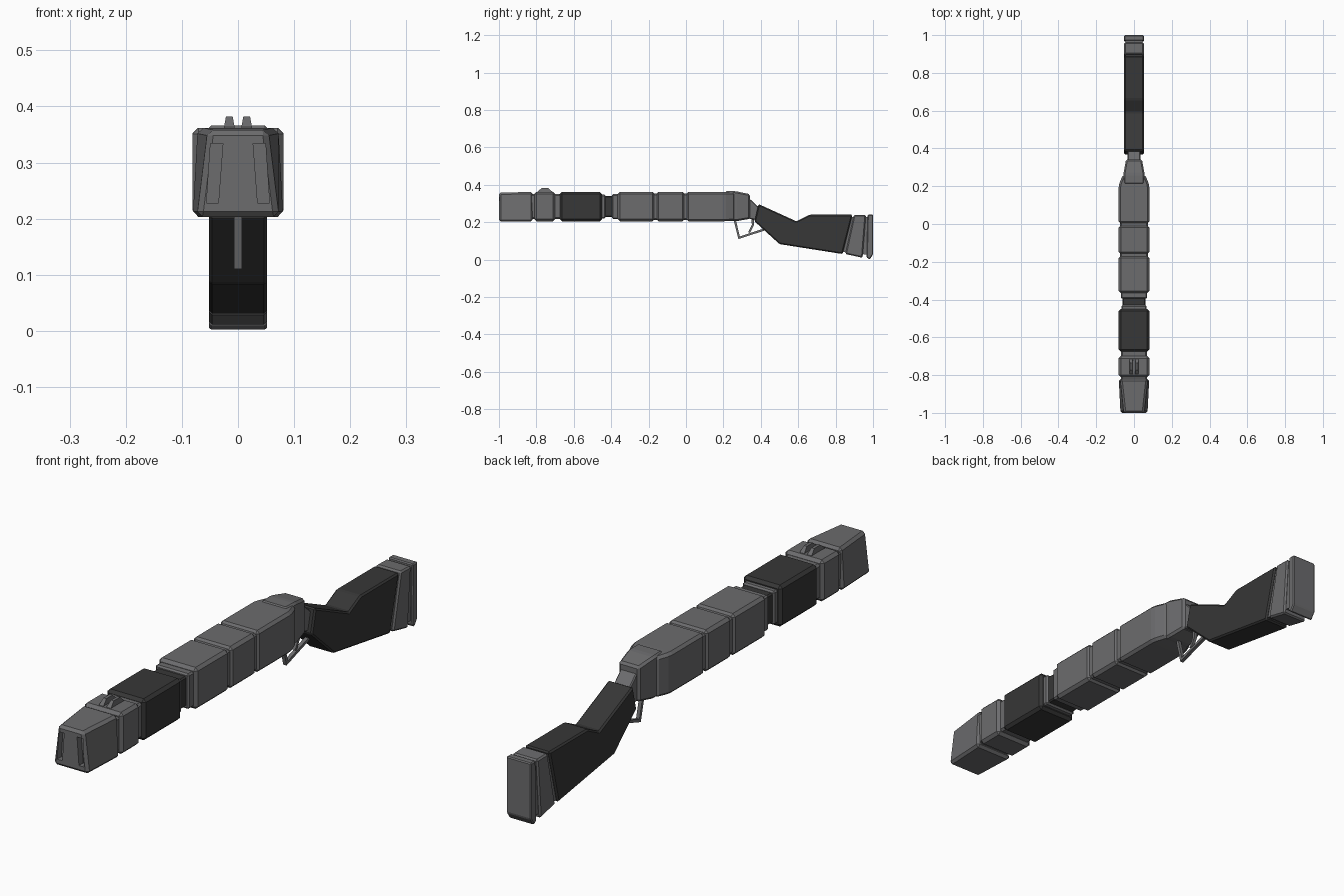
import bpy, bmesh

if "Cube" in bpy.data.objects:
    bpy.data.objects.remove(bpy.data.objects["Cube"])

def material(name, c):
    m = bpy.data.materials.new(name)
    m.diffuse_color = (*c, 1)
    m.use_nodes = True
    m.node_tree.nodes["Principled BSDF"].inputs["Base Color"].default_value = m.diffuse_color
    return m

GRAY = material("gunmetal gray", (0.15, 0.15, 0.155))
DARK = material("dark grip", (0.038, 0.038, 0.038))

def finish(name, bm, mat, bevel):
    bmesh.ops.recalc_face_normals(bm, faces=bm.faces)
    if bevel:
        bmesh.ops.bevel(bm, geom=list(bm.edges), offset=bevel, segments=1,
                        affect='EDGES', clamp_overlap=True)
    me = bpy.data.meshes.new(name)
    bm.to_mesh(me)
    bm.free()
    me.materials.append(mat)
    ob = bpy.data.objects.new(name, me)
    bpy.context.collection.objects.link(ob)
    return ob

def loft(name, sections, mat, bevel=0.0):
    """Four-sided tube along y; section = (y, half width bottom, half width top, z bottom, z top)."""
    bm = bmesh.new()
    rings = [[bm.verts.new(p) for p in ((-b, y, z0), (b, y, z0), (t, y, z1), (-t, y, z1))]
             for y, b, t, z0, z1 in sections]
    for r, s in zip(rings, rings[1:]):
        for i in range(4):
            j = (i + 1) % 4
            bm.faces.new((r[i], r[j], s[j], s[i]))
    bm.faces.new(rings[0])
    bm.faces.new(rings[-1])
    return finish(name, bm, mat, bevel)

def block(name, y0, y1, mat, hw=0.081, z0=0.205, z1=0.362, bevel=0.011):
    return loft(name, [(y0, hw, hw, z0, z1), (y1, hw, hw, z0, z1)], mat, bevel)

def slab(name, pts, hw, mat, bevel=0.0):
    """Side profile in (y, z) extruded across x."""
    bm = bmesh.new()
    f = bm.faces.new([bm.verts.new((-hw, y, z)) for y, z in pts])
    ext = bmesh.ops.extrude_face_region(bm, geom=[f])['geom']
    for v in ext:
        if isinstance(v, bmesh.types.BMVert):
            v.co.x = hw
    return finish(name, bm, mat, bevel)

# Muzzle: tapered block with two slanted recessed slots
muzzle = loft("muzzle", [(-1.0, 0.073, 0.053, 0.203, 0.358), (-0.82, 0.081, 0.073, 0.203, 0.362)],
              GRAY, 0.010)
for s in (-1, 1):
    bm = bmesh.new()
    front = [bm.verts.new((s * x, -1.02, z)) for x, z in
             ((0.027, 0.334), (0.049, 0.334), (0.056, 0.228), (0.035, 0.228))]
    f = bm.faces.new(front)
    for v in bmesh.ops.extrude_face_region(bm, geom=[f])['geom']:
        if isinstance(v, bmesh.types.BMVert):
            v.co.y = -0.975
    cutter = finish("slot_cutter", bm, GRAY, 0)
    cutter.hide_render = True
    cutter.hide_viewport = True
    mod = muzzle.modifiers.new("slot", 'BOOLEAN')
    mod.operation = 'DIFFERENCE'
    mod.solver = 'EXACT'
    mod.object = cutter

# Body segments strung on an inner core
block("front_core", -0.85, -0.46, GRAY, 0.070, 0.217, 0.350, 0.008)
block("sight_segment", -0.81, -0.70, GRAY)
block("fore_grip", -0.675, -0.45, DARK)
block("grip_collar", -0.46, -0.43, GRAY, 0.067, 0.22, 0.347, 0.006)
block("slide_core", -0.44, -0.38, DARK, 0.060, 0.227, 0.340, 0.005)
block("body_collar", -0.395, -0.36, GRAY, 0.070, 0.217, 0.350, 0.006)
block("body_core", -0.365, 0.05, GRAY, 0.074, 0.213, 0.354, 0.008)
block("body_segment_front", -0.365, -0.168, GRAY)
block("body_segment_middle", -0.158, -0.007, GRAY)
loft("body_segment_rear", [(0.003, 0.081, 0.081, 0.205, 0.362), (0.205, 0.081, 0.081, 0.205, 0.362),
                           (0.26, 0.060, 0.060, 0.207, 0.360)], GRAY, 0.010)

# Receiver tail and neck
loft("receiver_tail", [(0.21, 0.054, 0.054, 0.21, 0.366), (0.265, 0.056, 0.056, 0.205, 0.366),
                       (0.342, 0.042, 0.042, 0.218, 0.350)], GRAY, 0.008)
slab("neck", [(0.32, 0.325), (0.345, 0.322), (0.40, 0.27), (0.385, 0.21), (0.32, 0.222)], 0.034, GRAY, 0.004)

# Iron sight: two blades
for s, side in ((-1, "left"), (1, "right")):
    b = loft("sight_blade_" + side, [(-0.795, 0.0095, 0.0095, 0.352, 0.363),
                                     (-0.772, 0.0095, 0.006, 0.352, 0.382),
                                     (-0.735, 0.0095, 0.006, 0.352, 0.382),
                                     (-0.715, 0.0095, 0.0095, 0.352, 0.363)], GRAY)
    b.location.x = s * 0.0155

# Trigger guard and trigger
slab("trigger_guard", [(0.255, 0.21), (0.280, 0.110), (0.425, 0.157), (0.422, 0.168),
                       (0.288, 0.124), (0.267, 0.21)], 0.007, GRAY)
slab("trigger", [(0.350, 0.225), (0.352, 0.185), (0.333, 0.147), (0.342, 0.143),
                 (0.363, 0.183), (0.362, 0.225)], 0.006, GRAY)

# Shoulder stock
slab("stock", [(0.388, 0.297), (0.59, 0.205), (0.66, 0.240), (0.89, 0.240),
               (0.837, 0.030), (0.50, 0.083), (0.366, 0.205)], 0.052, DARK, 0.006)
slab("butt_core", [(0.86, 0.228), (0.985, 0.228), (0.985, 0.025), (0.825, 0.042)], 0.045, GRAY)
slab("butt_block", [(0.898, 0.240), (0.962, 0.238), (0.944, 0.010), (0.852, 0.030)], 0.052, GRAY, 0.006)
slab("butt_pad", [(0.971, 0.240), (1.0, 0.240), (1.0, 0.028), (0.981, 0.0), (0.966, 0.012)],
     0.052, GRAY, 0.004)
